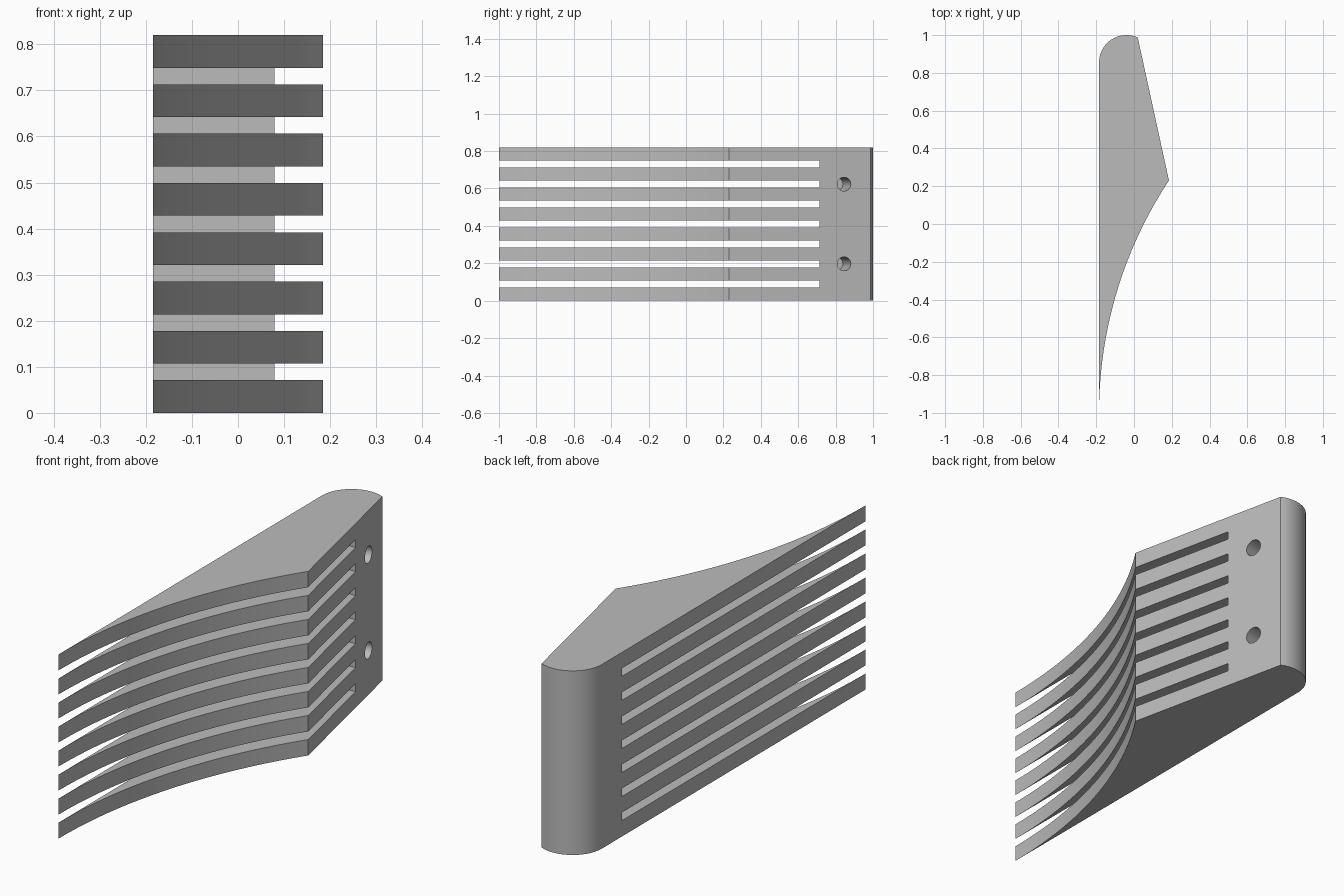
import bpy
import bmesh
from math import sin, cos, pi, radians, asin, atan2, hypot
from mathutils import Matrix, Vector

if "Cube" in bpy.data.objects:
    bpy.data.objects.remove(bpy.data.objects["Cube"])

HEIGHT, HALF = 0.82, 0.185
FINS, FIN, GAP = 8, 0.071, 0.036
PEAK = Vector((HALF, 0.23, 0))      # ridge between curve and slanted face
HEEL = Vector((0.02, 0.987, 0))     # where the slanted face meets the rounded end
SLOT_END = 0.713

grey = bpy.data.materials.new("plain grey")
grey.use_nodes = True
grey.diffuse_color = (0.5, 0.5, 0.5, 1)
grey.node_tree.nodes["Principled BSDF"].inputs["Base Color"].default_value = (0.5, 0.5, 0.5, 1)


def make_object(name, bm):
    bmesh.ops.recalc_face_normals(bm, faces=bm.faces)
    mesh = bpy.data.meshes.new(name)
    bm.to_mesh(mesh)
    bm.free()
    mesh.materials.append(grey)
    obj = bpy.data.objects.new(name, mesh)
    bpy.context.collection.objects.link(obj)
    return obj


def arc(cx, cy, radius, start, end, steps):
    angles = [start + (end - start) * i / steps for i in range(steps + 1)]
    return [(cx + radius * cos(a), cy + radius * sin(a)) for a in angles]


# Outline: hollow curve from the thin tip to the peak, then the rounded heel
rise = PEAK.y + 1
radius = (rise ** 2 + (2 * HALF) ** 2) / (4 * HALF)
outline = arc(radius - HALF, -1, radius, pi, pi - asin(rise / radius), 40)
end_r, end_x, end_y = 0.145, -0.04, 0.855
outline += arc(end_x, end_y, end_r, atan2(HEEL.y - end_y, HEEL.x - end_x), pi, 28)

bm = bmesh.new()
base = bm.faces.new([bm.verts.new((x, y, 0)) for x, y in outline])
top = bmesh.ops.extrude_face_region(bm, geom=[base])["geom"]
bmesh.ops.translate(bm, vec=(0, 0, HEIGHT),
                    verts=[v for v in top if isinstance(v, bmesh.types.BMVert)])
body = make_object("finned_body", bm)

# Slots that separate the fins
bm = bmesh.new()
length = SLOT_END + 1.2
for i in range(FINS - 1):
    z = FIN + GAP / 2 + i * (FIN + GAP)
    place = Matrix.Translation((0, SLOT_END - length / 2, z)) @ Matrix.Diagonal((1, length, GAP, 1))
    bmesh.ops.create_cube(bm, size=1, matrix=place)
slots = make_object("slot_cutter", bm)

# Blind screw holes, square to the slanted face
slope = (HEEL - PEAK).normalized()
normal = Vector((slope.y, -slope.x, 0))
turn = normal.to_track_quat("Z", "Y").to_matrix().to_4x4()
bm = bmesh.new()
for side in (-1, 1):
    spot = PEAK + slope * ((0.845 - PEAK.y) / slope.y)
    spot.z = HEIGHT / 2 + side * 0.213
    bmesh.ops.create_cone(bm, cap_ends=True, segments=32, radius1=0.037, radius2=0.037,
                          depth=0.4, matrix=Matrix.Translation(spot) @ turn)
holes = make_object("hole_cutter", bm)

# Cut, then remove the helpers
bpy.context.view_layer.objects.active = body
body.select_set(True)
for cutter in (slots, holes):
    mod = body.modifiers.new(cutter.name, "BOOLEAN")
    mod.operation = "DIFFERENCE"
    mod.solver = "EXACT"
    mod.object = cutter
    bpy.ops.object.modifier_apply(modifier=mod.name)
    bpy.data.objects.remove(cutter)

bpy.ops.object.shade_smooth_by_angle(angle=radians(25))
